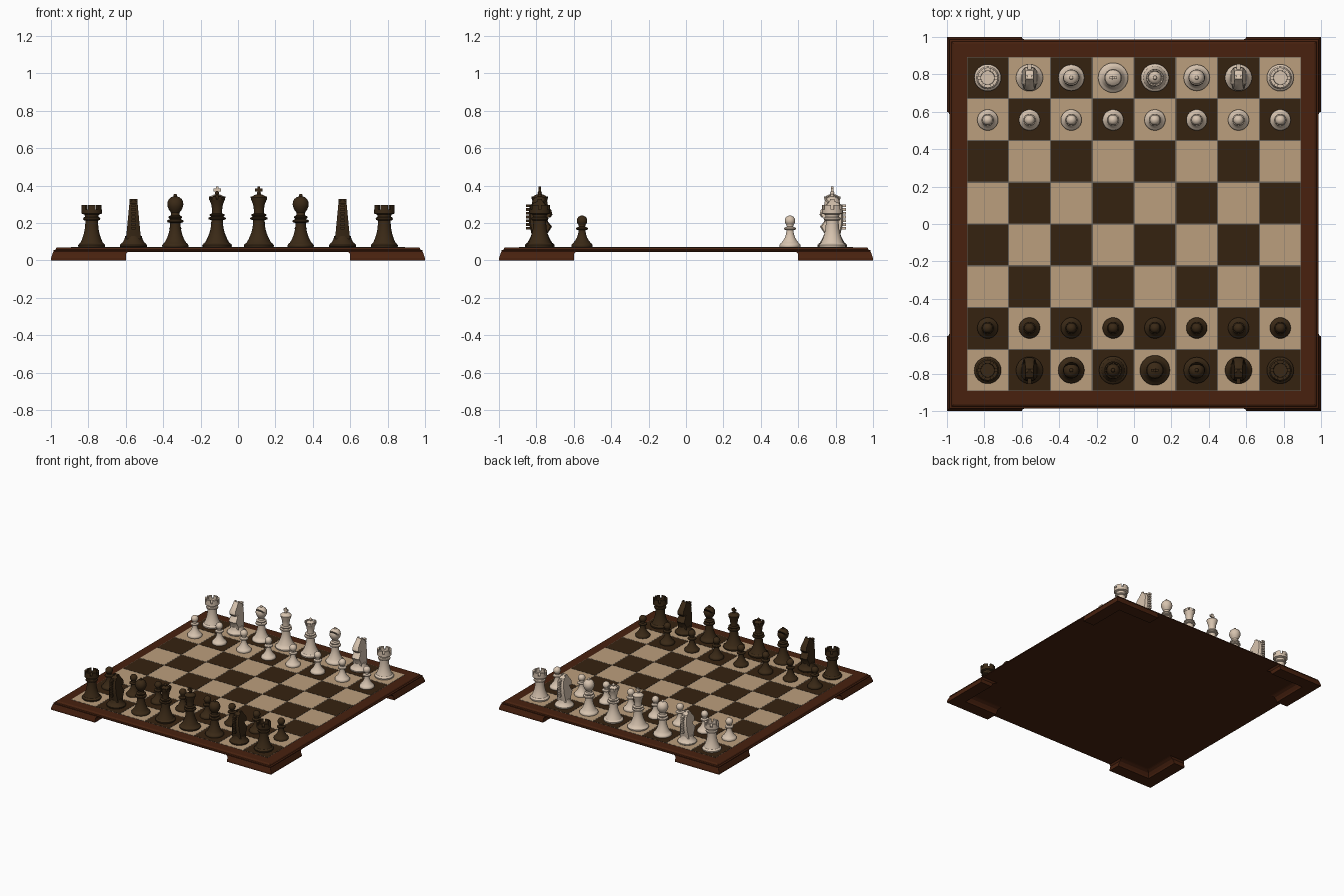
import bpy, bmesh, math
from mathutils import Matrix

if "Cube" in bpy.data.objects:
    bpy.data.objects.remove(bpy.data.objects["Cube"])

def material(name, rgb):
    m = bpy.data.materials.new(name)
    m.diffuse_color = (*rgb, 1)
    m.use_nodes = True
    m.node_tree.nodes["Principled BSDF"].inputs["Base Color"].default_value = m.diffuse_color
    return m

FRAME = material("red_brown_wood", (0.065, 0.0155, 0.0047))
DARK = material("dark_square", (0.036, 0.0165, 0.0052))
LIGHT = material("light_square", (0.50, 0.345, 0.205))
GROOVE = material("groove_grey", (0.13, 0.11, 0.09))
BLACK = material("dark_piece", (0.042, 0.022, 0.008))
WHITE = material("pale_piece", (0.68, 0.55, 0.43))
TOP = 0.07        # board surface height
CELL = 0.2235     # square pitch

def loft(bm, rings):
    """Skin a list of equal-length point rings and cap both ends."""
    loops = [[bm.verts.new(p) for p in ring] for ring in rings]
    n = len(loops[0])
    faces = [bm.faces.new(loops[0][::-1]), bm.faces.new(loops[-1])]
    for a, b in zip(loops, loops[1:]):
        for i in range(n):
            j = (i + 1) % n
            faces.append(bm.faces.new((a[i], a[j], b[j], b[i])))
    bmesh.ops.recalc_face_normals(bm, faces=faces)

def box(bm, x0, x1, y0, y1, z0, z1):
    loft(bm, [[(x0, y0, z), (x1, y0, z), (x1, y1, z), (x0, y1, z)] for z in (z0, z1)])

def lathe(bm, profile, segs=32):
    angs = [2 * math.pi * i / segs for i in range(segs)]
    loft(bm, [[(r * math.cos(a), r * math.sin(a), z) for a in angs] for r, z in profile])

def sector(bm, a0, a1, bottom, top):
    """Curved block on a ring; bottom and top are (inner r, outer r, z)."""
    angs = [a0 + (a1 - a0) * i / 4 for i in range(5)]
    loft(bm, [[(ro * math.cos(a), ro * math.sin(a), z) for a in angs] +
              [(ri * math.cos(a), ri * math.sin(a), z) for a in reversed(angs)]
              for ri, ro, z in (bottom, top)])

def make_mesh(bm, name, smooth=True):
    me = bpy.data.meshes.new(name)
    bm.to_mesh(me)
    bm.free()
    if smooth:
        me.shade_smooth()
        me.set_sharp_from_angle(angle=math.radians(35))
    return me

def add(name, me, mat=None):
    ob = bpy.data.objects.new(name, me)
    bpy.context.collection.objects.link(ob)
    if mat:
        me.materials.append(mat)
    return ob

# ---- board slab with moulded edge
bm = bmesh.new()
loft(bm, [[(-h, -h, z), (h, -h, z), (h, h, z), (-h, h, z)] for h, z in
          [(0.975, 0.045), (0.987, 0.047), (0.987, 0.054), (0.976, 0.057),
           (0.972, 0.066), (0.966, TOP)]])
add("board_slab", make_mesh(bm, "board_slab", False), FRAME)

# ---- four L-shaped corner feet
bm = bmesh.new()
for sx in (-1, 1):
    for sy in (-1, 1):
        rings = []
        for o, w, e, z in [(1.0, 0.90, 0.60, 0), (1.0, 0.895, 0.60, 0.012), (0.993, 0.88, 0.60, 0.032),
                           (0.99, 0.86, 0.593, 0.042), (0.985, 0.84, 0.585, 0.048)]:
            pts = [(o, o), (e, o), (e, w), (w, w), (w, e), (o, e)]
            rings.append([(sx * x, sy * y, z) for x, y in pts])
        loft(bm, rings)
add("corner_feet", make_mesh(bm, "corner_feet", False), FRAME)

# ---- groove plate and squares
bm = bmesh.new()
box(bm, -4 * CELL, 4 * CELL, -4 * CELL, 4 * CELL, TOP - 0.002, TOP + 0.0006)
add("groove_plate", make_mesh(bm, "groove_plate", False), GROOVE)
for parity, name, mat in ((0, "light_squares", LIGHT), (1, "dark_squares", DARK)):
    bm = bmesh.new()
    for i in range(8):
        for j in range(8):
            if (i + j) % 2 == parity:
                x, y, h = (i - 3.5) * CELL, (j - 3.5) * CELL, CELL / 2 - 0.003
                box(bm, x - h, x + h, y - h, y + h, TOP - 0.001, TOP + 0.0015)
    add(name, make_mesh(bm, name, False), mat)

# ---- profile helpers for the turned pieces
def body(R, r, z1):
    """Stepped base and concave stem up to z1."""
    pts = [(R * 0.97, TOP), (R, TOP + 0.004), (R, TOP + 0.012), (R * 0.92, TOP + 0.02)]
    z0 = TOP + 0.023
    for k in range(8):
        t = k / 7
        pts.append((r + (R * 0.84 - r) * (1 - t) ** 2.2, z0 + (z1 - z0) * t))
    return pts

def ball(r, z, start=-50):
    angs = [math.radians(start + (88 - start) * k / 9) for k in range(10)]
    return [(r * math.cos(a), z + r * math.sin(a)) for a in angs]

def pawn():
    bm = bmesh.new()
    lathe(bm, body(0.056, 0.019, 0.162) + [(0.031, 0.165), (0.033, 0.169), (0.031, 0.174),
                                           (0.017, 0.18)] + ball(0.028, 0.212))
    return make_mesh(bm, "pawn")

def rook():
    bm = bmesh.new()
    lathe(bm, body(0.072, 0.034, 0.212) + [(0.044, 0.216), (0.046, 0.222), (0.044, 0.228),
          (0.036, 0.233), (0.038, 0.245), (0.054, 0.25), (0.054, 0.272), (0.037, 0.272), (0.036, 0.262)])
    for k in range(6):    # battlements
        a = k * math.pi / 3
        sector(bm, a + 0.15, a + 0.9, (0.037, 0.054, 0.271), (0.037, 0.054, 0.295))
    return make_mesh(bm, "rook")

def knight():
    bm = bmesh.new()
    lathe(bm, [(0.069, TOP), (0.072, TOP + 0.004), (0.072, TOP + 0.012), (0.066, TOP + 0.02),
               (0.056, 0.098), (0.049, 0.112), (0.044, 0.13), (0.03, 0.136)])
    # horse head silhouette (forward, height), thinner towards the top
    outline = [(0.038, 0.115), (0.042, 0.145), (0.066, 0.18), (0.04, 0.212), (0.03, 0.235),
               (0.056, 0.228), (0.068, 0.245), (0.062, 0.268), (0.03, 0.30), (0.008, 0.328),
               (-0.008, 0.318), (-0.04, 0.305), (-0.056, 0.27), (-0.058, 0.2), (-0.046, 0.15),
               (-0.04, 0.115)]
    def width(z):
        return 0.040 - 0.020 * (z - 0.115) / 0.21
    loft(bm, [[(s * width(z) * k, y * f, z) for y, z in outline]
              for s, k, f in ((-1, 1, 0.86), (-1, 0.55, 1), (1, 0.55, 1), (1, 1, 0.86))])
    for k in range(7):    # mane locks
        z = 0.165 + k * 0.02
        box(bm, -0.011, 0.011, -0.073, -0.045, z, z + 0.014)
    for s in (-1, 1):     # ears
        box(bm, s * 0.015 - 0.006, s * 0.015 + 0.006, -0.012, 0.008, 0.30, 0.328)
    return make_mesh(bm, "knight")

def bishop():
    bm = bmesh.new()
    lathe(bm, body(0.07, 0.028, 0.2) + [(0.042, 0.204), (0.044, 0.209), (0.042, 0.215), (0.029, 0.22),
          (0.037, 0.228), (0.037, 0.234), (0.024, 0.24), (0.023, 0.255), (0.034, 0.271), (0.041, 0.287),
          (0.043, 0.3), (0.041, 0.314), (0.034, 0.328), (0.022, 0.338), (0.01, 0.342)]
          + ball(0.01, 0.346, -10))
    ob = add("bishop_blank", make_mesh(bm, "bishop_blank"))
    # slanted slot cut into the mitre
    bm = bmesh.new()
    box(bm, -0.08, 0.08, 0, 0.08, -0.004, 0.004)
    bm.transform(Matrix.Translation((0, 0.014, 0.302)) @ Matrix.Rotation(math.radians(50), 4, 'X'))
    cutter = add("slot_cutter", make_mesh(bm, "slot_cutter", False))
    cutter.hide_render = True
    mod = ob.modifiers.new("slot", 'BOOLEAN')
    mod.operation, mod.object = 'DIFFERENCE', cutter
    dg = bpy.context.evaluated_depsgraph_get()
    me = bpy.data.meshes.new_from_object(ob.evaluated_get(dg))
    bpy.data.objects.remove(ob)
    bpy.data.objects.remove(cutter)
    me.materials.clear()
    return me

def royal_stem(R):
    return body(R, 0.031, 0.215) + [(0.045, 0.219), (0.047, 0.224), (0.045, 0.229), (0.033, 0.233),
                                    (0.04, 0.24), (0.04, 0.246), (0.027, 0.251), (0.027, 0.27)]

def queen():
    bm = bmesh.new()
    lathe(bm, royal_stem(0.075) + [(0.031, 0.3), (0.042, 0.325), (0.034, 0.328), (0.03, 0.336),
                                   (0.02, 0.346), (0.009, 0.35)] + ball(0.011, 0.36, -40))
    for k in range(8):    # coronet points
        a = k * math.pi / 4
        sector(bm, a + 0.1, a + 0.66, (0.033, 0.042, 0.323), (0.038, 0.045, 0.342))
    return make_mesh(bm, "queen")

def king():
    bm = bmesh.new()
    lathe(bm, royal_stem(0.08) + [(0.03, 0.295), (0.042, 0.33), (0.043, 0.336), (0.038, 0.341),
                                  (0.022, 0.35), (0.01, 0.354), (0.009, 0.358)])
    box(bm, -0.007, 0.007, -0.006, 0.006, 0.352, 0.394)    # cross
    box(bm, -0.02, 0.02, -0.0055, 0.0055, 0.368, 0.383)
    return make_mesh(bm, "king")

# ---- set out both sides; the pale side is turned to face the dark one
shapes = {"pawn": pawn(), "rook": rook(), "knight": knight(), "bishop": bishop(),
          "queen": queen(), "king": king()}
RANK = ["rook", "knight", "bishop", "queen", "king", "bishop", "knight", "rook"]
for side, mat, turn in (("dark", BLACK, 0), ("pale", WHITE, math.pi)):
    sign = -1 if turn == 0 else 1
    meshes = {k: m.copy() for k, m in shapes.items()}
    for m in meshes.values():
        m.materials.append(mat)
    for i in range(8):
        x = (i - 3.5) * CELL * -sign
        for kind, y in ((RANK[i], 0.782), ("pawn", 0.556)):
            ob = add(f"{side}_{kind}_{i + 1}", meshes[kind])
            ob.location = (x, sign * y, 0)
            ob.rotation_euler.z = turn
